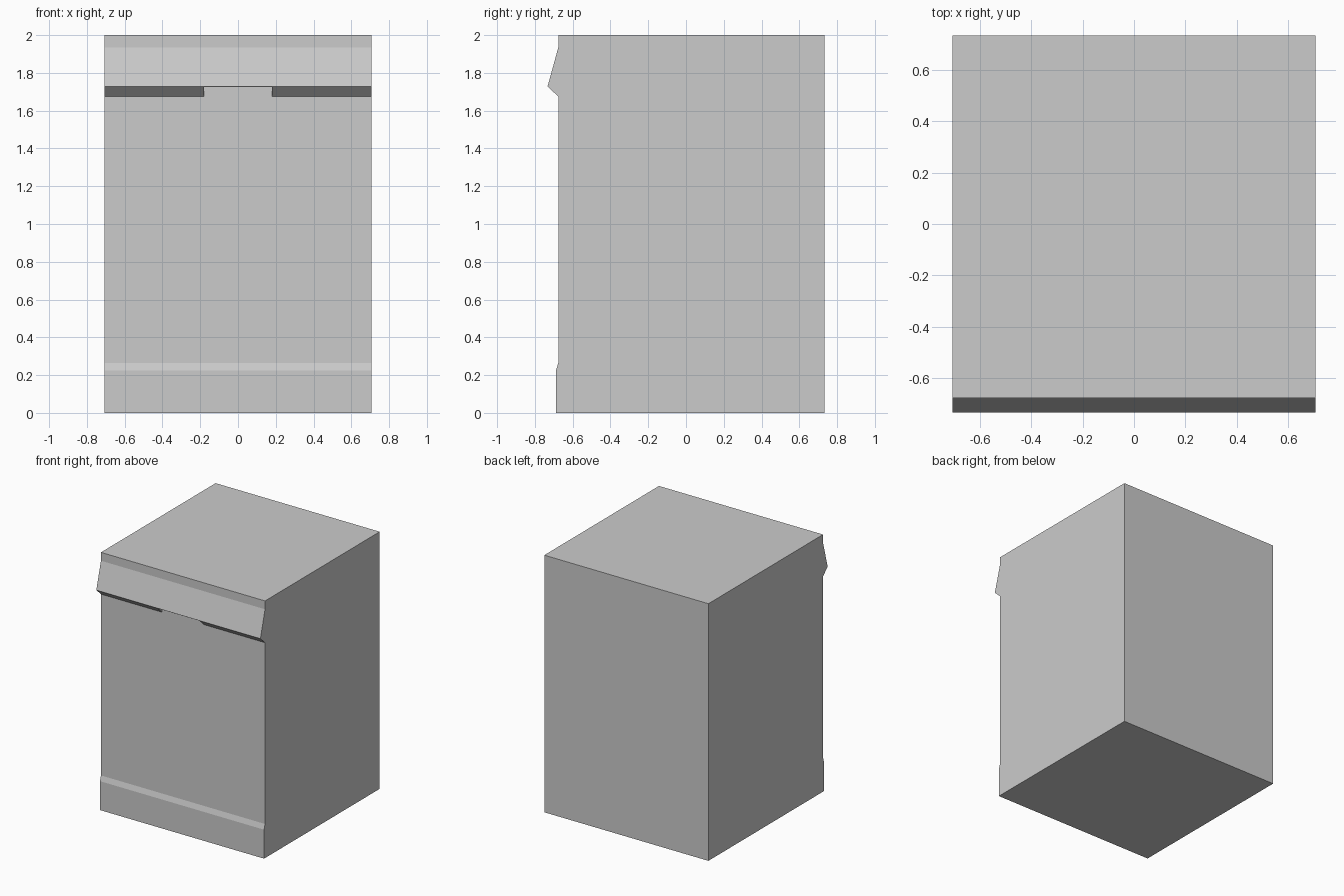
import bpy, bmesh

if "Cube" in bpy.data.objects:
    bpy.data.objects.remove(bpy.data.objects["Cube"])

HALF_W = 0.706
BACK, FRONT, LIP = 0.733, -0.676, -0.733


def prism(name, profile, half_width):
    """Extrude a (y, z) profile symmetrically along x."""
    bm = bmesh.new()
    face = bm.faces.new([bm.verts.new((-half_width, y, z)) for y, z in profile])
    ext = bmesh.ops.extrude_face_region(bm, geom=[face])
    verts = [g for g in ext["geom"] if isinstance(g, bmesh.types.BMVert)]
    bmesh.ops.translate(bm, verts=verts, vec=(2 * half_width, 0, 0))
    bmesh.ops.recalc_face_normals(bm, faces=bm.faces)
    mesh = bpy.data.meshes.new(name)
    bm.to_mesh(mesh)
    bm.free()
    obj = bpy.data.objects.new(name, mesh)
    bpy.context.collection.objects.link(obj)
    return obj


# Cabinet side profile: kick plate, door panel, protruding handle ledge
cabinet = prism("dishwasher_cabinet", [
    (BACK, 0), (-0.688, 0), (-0.688, 0.225), (FRONT, 0.265),
    (FRONT, 1.675), (LIP, 1.728), (FRONT, 1.935),
    (FRONT, 2), (BACK, 2)], HALF_W)

# Finger pocket hollowed up into the middle of the ledge
cutter = prism("handle_pocket_cutter", [
    (FRONT, 1.64), (-0.76, 1.64), (-0.76, 1.7265), (-0.731, 1.7265),
    (-0.712, 1.77), (FRONT, 1.84)], 0.18)
cutter.hide_render = True
cutter.hide_viewport = True

pocket = cabinet.modifiers.new("handle_pocket", 'BOOLEAN')
pocket.operation = 'DIFFERENCE'
pocket.solver = 'EXACT'
pocket.object = cutter
